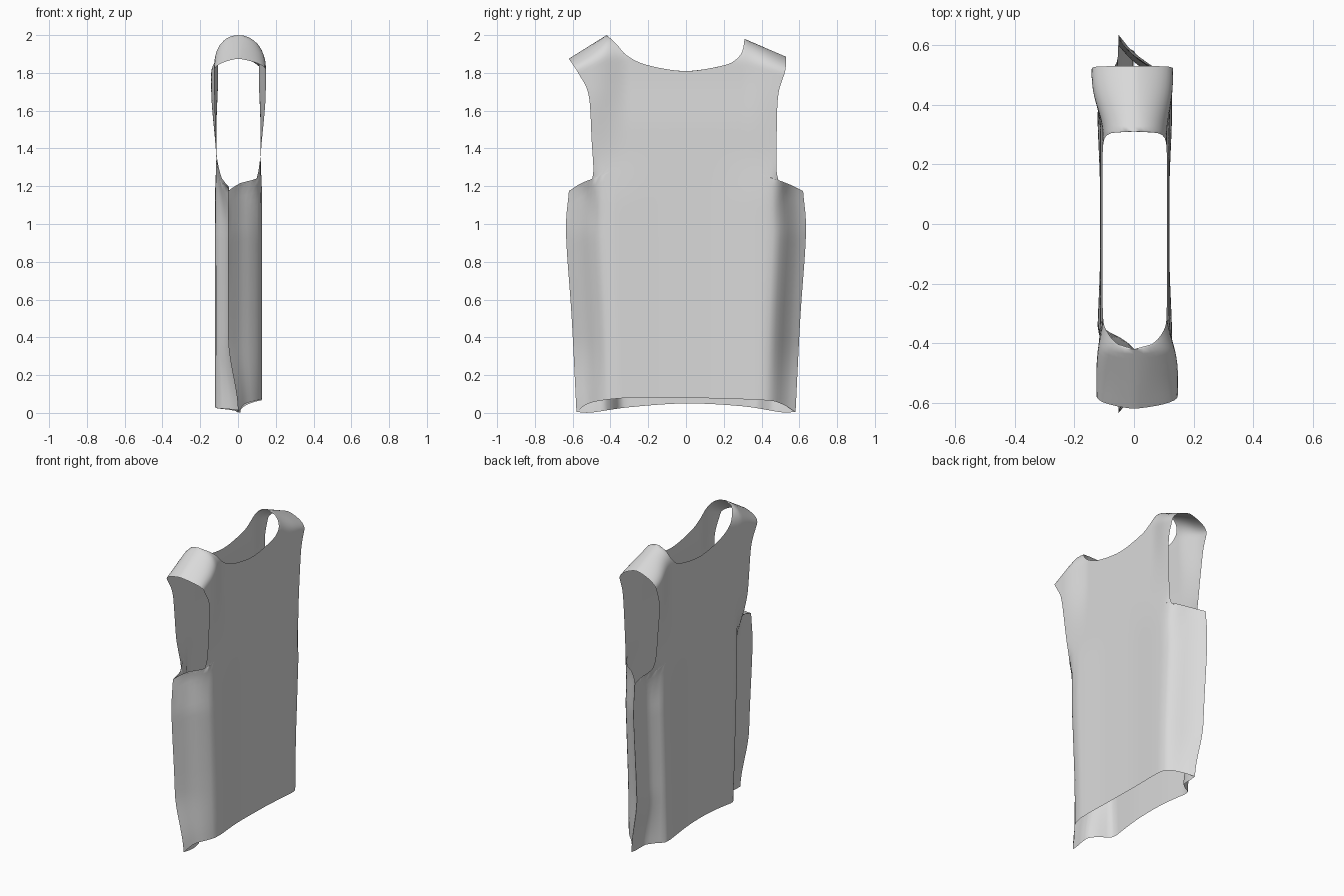
import bpy, bmesh, math
from mathutils import Vector

if "Cube" in bpy.data.objects:
    bpy.data.objects.remove(bpy.data.objects["Cube"], do_unlink=True)

N = 64            # grid cells across and up each panel
SEAM_ROWS = 30    # rows below the underarm
SHOULDER = 12     # columns in each shoulder strap


def material(name, rgb):
    m = bpy.data.materials.new(name)
    m.use_nodes = True
    m.diffuse_color = (*rgb, 1)
    m.node_tree.nodes["Principled BSDF"].inputs["Base Color"].default_value = (*rgb, 1)
    return m


def smooth(a, b, t):
    t = min(1, max(0, (t - a) / (b - a)))
    return t * t * (3 - 2 * t)


def lerp_table(knots, t):
    for (a, p), (b, q) in zip(knots, knots[1:]):
        if t <= b:
            return p + (q - p) * max(0, t - a) / (b - a)
    return knots[-1][1]


def spline(points, count, ease=1.0):
    """Smooth path through the points, resampled evenly by length."""
    p = [Vector(c) for c in points]
    p = [2 * p[0] - p[1]] + p + [2 * p[-1] - p[-2]]
    dense = []
    for a, b, c, d in zip(p, p[1:], p[2:], p[3:]):
        for k in range(24):
            t = k / 24
            dense.append(0.5 * (2 * b + (c - a) * t + (2 * a - 5 * b + 4 * c - d) * t ** 2
                                + (3 * b - a - 3 * c + d) * t ** 3))
    dense.append(p[-2])
    dist = [0]
    for a, b in zip(dense, dense[1:]):
        dist.append(dist[-1] + (b - a).length)
    out, k = [], 0
    for i in range(count + 1):
        s = dist[-1] * (1 - (1 - i / count) ** ease)
        while k < len(dist) - 2 and dist[k + 1] < s:
            k += 1
        out.append(dense[k].lerp(dense[k + 1], min(1, (s - dist[k]) / (dist[k + 1] - dist[k]))))
    return out


def join(*paths):
    out = list(paths[0])
    for path in paths[1:]:
        out += path[1:]
    return out


# Outline of a panel in the (y, z) plane
side = [(0.58, 0.005), (0.605, 0.5), (0.635, 0.95), (0.62, 1.175)]
right_hole = [(-0.62, 1.175), (-0.53, 1.205), (-0.492, 1.26), (-0.50, 1.45),
              (-0.515, 1.68), (-0.565, 1.79), (-0.62, 1.875)]
left_hole = [(0.62, 1.175), (0.52, 1.205), (0.482, 1.26), (0.48, 1.45),
             (0.488, 1.68), (0.525, 1.81), (0.53, 1.885)]
neck = [(-0.42, 2.0), (-0.37, 1.955), (-0.31, 1.89), (-0.2, 1.84), (0, 1.81),
        (0.2, 1.84), (0.27, 1.875), (0.3, 1.92), (0.31, 1.98)]
edge_a = join(spline([(-y, z) for y, z in side], SEAM_ROWS),
              spline(right_hole, N - SEAM_ROWS, 1.6))
edge_b = join(spline(side, SEAM_ROWS), spline(left_hole, N - SEAM_ROWS, 1.6))
top = join(spline([right_hole[-1], neck[0]], SHOULDER),
           spline(neck, N - 2 * SHOULDER),
           spline([neck[-1], left_hole[-1]], SHOULDER))
hems = {1: [(-0.58, 0.005), (-0.5, 0.055), (-0.3, 0.08), (0, 0.08),
            (0.4, 0.068), (0.5, 0.05), (0.58, 0.005)],
        -1: [(-0.58, 0.005), (-0.5, 0.002), (-0.3, 0.03), (0, 0.05),
             (0.3, 0.035), (0.5, 0.004), (0.58, 0.005)]}

width_at = [(z, y) for y, z in side]

# Fold of each flank, keyed by panel side and by whether y is positive
folds = {(1, True): [(0, 1), (.68, 1), (.75, .95), (.81, .76), (.87, .45), (.93, .2), (1, 0)],
         (1, False): [(0, 1), (.62, 1), (.72, .92), (.8, .68), (.88, .35), (1, 0)],
         (-1, True): [(0, 1), (.58, 1), (.66, .9), (.72, .45), (.78, .12), (.86, .03), (1, 0)],
         (-1, False): [(0, 1), (.54, 1), (.6, .9), (.67, .25), (.74, -.1), (.84, -.12), (1, 0)]}


def depth(y, z, s, on_seam):
    """Distance of the cloth from the middle plane at a point of the panel."""
    w = abs(y)
    bulge = 0.009 * smooth(0.1, 0.4, w) * (1 - smooth(1.1, 1.4, z))
    tuck = 0.009 * smooth(1.5, 1.8, z) * (1 - smooth(0.3, 0.45, w))
    flare = (0.028 if s * y < 0 else 0.012) * smooth(1.3, 1.72, z) * smooth(0.3, 0.5, w)
    out = s * ((0.119 if s > 0 else 0.114) + bulge - tuck + flare)
    # folded flanks running into the side seam
    seam = -0.052 * smooth(0, 0.4, z)
    q = 1 if on_seam else min(1, w / lerp_table(width_at, z))
    g = lerp_table(folds[s, y > 0], q)
    g += (1 - g) * smooth(0.95 + 0.23 * smooth(0.7, 0.9, q), 1.4, z)
    x = seam + (out - seam) * g
    # shoulders arching over to the top seam, more pitched at the armhole
    if y < 0:
        drop = 0.625 * max(0, w - 0.42)
        crest = 2.0 - drop
    else:
        drop = 0.432 * max(0, w - 0.31)
        crest = 1.98 - drop
    pitch = min(1, drop / 0.11)
    h = 0.13 - 0.045 * pitch
    k = min(1, max(0, (z - crest + h) / h))
    return x * (1 - k * k) ** (0.5 + 0.3 * pitch)


bm = bmesh.new()
for s in (1, -1):
    hem = spline(hems[s], N)
    grid = []
    for j in range(N + 1):
        v, row = j / N, []
        for i in range(N + 1):
            u = i / N
            # patch blended between the four boundary paths
            p = ((1 - v) * hem[i] + v * top[i] + (1 - u) * edge_a[j] + u * edge_b[j]
                 - (1 - v) * ((1 - u) * hem[0] + u * hem[N])
                 - v * ((1 - u) * top[0] + u * top[N]))
            on_seam = i in (0, N) and j <= SEAM_ROWS
            x = 0 if j == N and (i <= SHOULDER or i >= N - SHOULDER) else depth(p.x, p.y, s, on_seam)
            row.append(bm.verts.new((x, p.x, p.y)))
        grid.append(row)
    for j in range(N):
        for i in range(N):
            quad = [grid[j][i], grid[j][i + 1], grid[j + 1][i + 1], grid[j + 1][i]]
            bm.faces.new(quad if s > 0 else quad[::-1])

# Sew the panels along the side and shoulder seams
bmesh.ops.remove_doubles(bm, verts=bm.verts, dist=0.0008)
mesh = bpy.data.meshes.new("sleeveless_top")
bm.to_mesh(mesh)
bm.free()
mesh.materials.append(material("light grey cloth", (0.7, 0.7, 0.7)))
shirt = bpy.data.objects.new("sleeveless_top", mesh)
bpy.context.collection.objects.link(shirt)
bpy.context.view_layer.objects.active = shirt
shirt.select_set(True)
bpy.ops.object.shade_smooth_by_angle(angle=math.radians(50))
